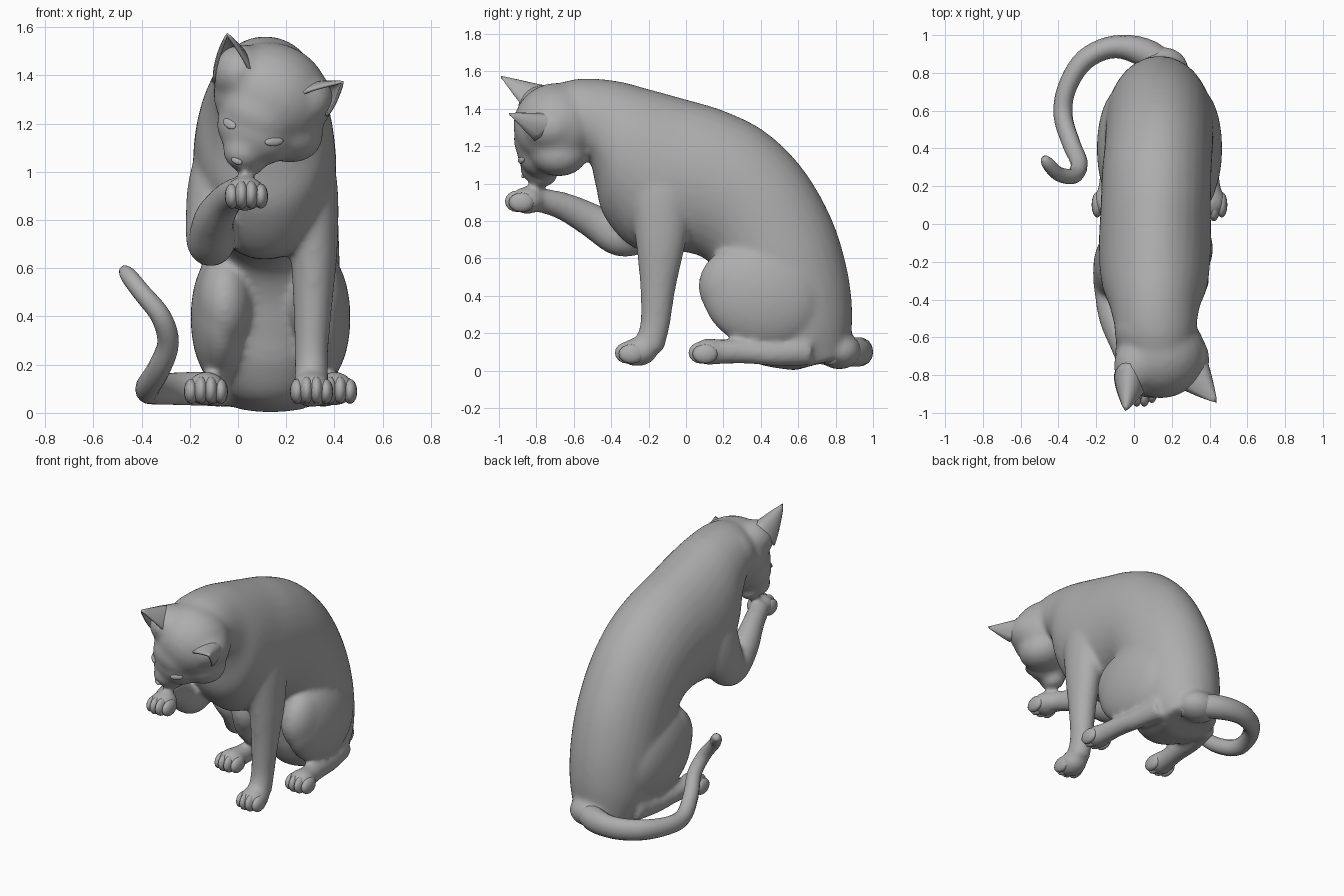
import bpy, bmesh, math
from mathutils import Vector as V, Matrix

if "Cube" in bpy.data.objects:
    bpy.data.objects.remove(bpy.data.objects["Cube"])

fur = bpy.data.materials.new("grey_fur")
fur.diffuse_color = (0.42, 0.42, 0.42, 1)
fur.use_nodes = True
fur.node_tree.nodes["Principled BSDF"].inputs["Base Color"].default_value = fur.diffuse_color
MID = 0.135  # symmetry plane of the hips


def make(name, bm):
    bmesh.ops.recalc_face_normals(bm, faces=bm.faces)
    me = bpy.data.meshes.new(name)
    bm.to_mesh(me)
    bm.free()
    me.materials.append(fur)
    ob = bpy.data.objects.new(name, me)
    bpy.context.collection.objects.link(ob)
    for p in me.polygons:
        p.use_smooth = True
    return ob


def loft(bm, rings, n=24):
    """Skin closed rings given as (centre, half side vector, half up vector)."""
    loops = []
    for c, u, v in rings:
        loops.append([bm.verts.new(c + u * math.cos(a) + v * math.sin(a))
                      for a in (2 * math.pi * i / n for i in range(n))])
    for a, b in zip(loops, loops[1:]):
        for i in range(n):
            bm.faces.new((a[i], a[(i + 1) % n], b[(i + 1) % n], b[i]))
    bm.faces.new(loops[0])
    bm.faces.new(loops[-1])


def spline(pts, steps=5):
    """Catmull-Rom through tuples of any length."""
    out = []
    for i in range(len(pts) - 1):
        p = [pts[max(0, min(len(pts) - 1, i + k))] for k in (-1, 0, 1, 2)]
        for s in range(steps):
            t = s / steps
            out.append([b + .5 * t * (c - a + t * (2 * a - 5 * b + 4 * c - d + t * (3 * (b - c) + d - a)))
                        for a, b, c, d in zip(*p)])
    return out + [list(pts[-1])]


def tube(bm, pts, side, n=20):
    """Tapered limb through (x, y, z, half width, half depth); the side vector is carried along."""
    q = spline(pts)
    rings, side = [], V(side)
    for i, p in enumerate(q):
        t = (V(q[min(i + 1, len(q) - 1)][:3]) - V(q[max(i - 1, 0)][:3])).normalized()
        side = (side - t * side.dot(t)).normalized()
        rings.append((V(p[:3]), side * p[3], t.cross(side) * p[4]))
    loft(bm, rings, n)


def ball(bm, c, r, rot=(0, 0, 0), seg=24):
    m = Matrix.Translation(c)
    for ang, ax in zip(rot, "XYZ"):
        m = m @ Matrix.Rotation(math.radians(ang), 4, ax)
    m = m @ Matrix.Diagonal((*r, 1))
    bmesh.ops.create_uvsphere(bm, u_segments=seg, v_segments=seg // 2, radius=1, matrix=m)


body = bmesh.new()
X = (1, 0, 0)

# Torso: back y, back z, belly y, belly z, centre x, half width
torso = [(-.76, 1.51, -.64, 1.14, .13, .18), (-.58, 1.56, -.52, 1.12, .115, .215),
         (-.38, 1.55, -.485, 1.0, .11, .24), (-.2, 1.505, -.435, .82, .11, .28),
         (0, 1.45, -.27, .65, .11, .297), (.2, 1.39, -.02, .635, .115, .292),
         (.42, 1.28, .11, .59, .12, .29), (.62, 1.085, .18, .48, .13, .287),
         (.775, .82, .22, .33, .135, .287), (.86, .55, .26, .18, .135, .282),
         (.89, .3, .36, .045, .135, .25), (.87, .08, .58, .0, .135, .18)]
loft(body, [(V((x, (a + c) / 2, (b + d) / 2)), V((w, 0, 0)), V((0, (a - c) / 2, (b - d) / 2)))
            for a, b, c, d, x, w in spline(torso)], 32)
# Tail root
ball(body, (.15, .82, .105), (.14, .12, .1))

# Head: neck, cranium, ear roots, brow, face, muzzle, chin and jaw, rolled to one side
for c, r in [((.115, -.56, 1.345), (.225, .2, .2)),
             ((.14, -.69, 1.31), (.247, .235, .225)), ((.01, -.75, 1.41), (.117, .15, .12)),
             ((.285, -.72, 1.295), (.115, .15, .12)), ((.09, -.79, 1.235), (.165, .133, .13)),
             ((.075, -.765, 1.17), (.17, .14, .135)), ((.02, -.80, 1.08), (.085, .088, .077)),
             ((.04, -.765, 1.045), (.075, .08, .06)), ((.185, -.68, 1.18), (.175, .165, .135))]:
    ball(body, c, r, (0, 25, 0))

# Standing foreleg
tube(body, [(.24, -.12, 1.25, .06, .12), (.265, -.12, 1.12, .1, .16), (.3, -.13, .95, .113, .17),
            (.315, -.135, .7, .1, .137), (.31, -.15, .45, .082, .097), (.305, -.165, .25, .07, .08),
            (.305, -.2, .12, .072, .082)], X)
ball(body, (.305, -.26, .098), (.087, .108, .076))

# Raised foreleg
tube(body, [(-.02, -.15, 1.25, .06, .12), (-.05, -.16, 1.12, .1, .16), (-.09, -.2, .95, .117, .17),
            (-.11, -.27, .77, .108, .145), (-.11, -.36, .715, .1, .105), (-.1, -.5, .80, .085, .093),
            (-.05, -.66, .88, .068, .075), (0, -.8, .915, .065, .065)], X)
ball(body, (.03, -.85, .91), (.086, .093, .074))

# Hind legs, mirrored about the hip plane
for s in (1, -1):
    ball(body, (MID + s * .207, .4, .395), (.125, .32, .272), (-18, 0, 0), 32)
    ball(body, (MID + s * .19, .255, .46), (.118, .187, .2), (-25, 0, 0))
    tube(body, [(MID + s * .19, .66, .11, .07, .085), (MID + s * .23, .47, .09, .06, .066),
                (MID + s * .25, .3, .1, .06, .064), (MID + s * .265, .14, .1, .068, .07)], X)
    ball(body, (MID + s * .266, .12, .1), (.085, .088, .072))

body = make("body", body)
rm = body.modifiers.new("blend", 'REMESH')
rm.mode, rm.voxel_size, rm.use_smooth_shade = 'VOXEL', .014, True
sm = body.modifiers.new("soften", 'SMOOTH')
sm.factor, sm.iterations = .5, 18

# Toes: a row of four on each paw
for name, (x, y, z), gap in [("standing_paw_toes", (.305, -.312, .085), .04),
                             ("raised_paw_toes", (.035, -.9, .895), .04),
                             ("right_hind_toes", (MID + .268, .082, .085), .041),
                             ("left_hind_toes", (MID - .268, .082, .085), .041)]:
    bm = bmesh.new()
    for k in (-1.5, -.5, .5, 1.5):
        outer = abs(k) > 1
        ball(bm, (x + k * gap, y + .02 * outer, z + .01 - .006 * outer), (.03, .068, .058 - .006 * outer), seg=16)
    make(name, bm)

# Tail: curls round the left side with a raised tip
bm = bmesh.new()
tube(bm, [(.24, .76, .1, .07, .07), (.08, .895, .1, .078, .08), (-.1, .938, .1, .06, .073),
          (-.26, .87, .1, .055, .068), (-.355, .72, .095, .05, .06), (-.375, .57, .105, .05, .055),
          (-.33, .42, .18, .048, .05), (-.29, .32, .29, .045, .045), (-.32, .255, .4, .042, .042),
          (-.4, .265, .5, .038, .038), (-.455, .32, .57, .034, .034), (-.475, .35, .595, .02, .02)],
     (0, 1, 0), 14)
make("tail", bm)

# Ears: curved shells from inner edge round the back to outer edge, swelling then narrowing to the tip
for name, I, O, B, T in [
        ("left_ear", (.065, -.85, 1.38), (-.1, -.81, 1.37), (-.02, -.74, 1.515), (-.045, -.99, 1.57)),
        ("right_ear", (.235, -.86, 1.31), (.365, -.81, 1.23), (.345, -.69, 1.36), (.435, -.945, 1.372))]:
    I, O, B, T = map(V, (I, O, B, T))
    c, u = (I + O) / 2, (O - I) / 2
    bm = bmesh.new()
    rows = []
    for t in (k / 8 for k in range(8)):
        mid, wide = c.lerp(T, t), 1 - t ** 1.35
        rows.append([bm.verts.new(mid - u * wide * math.cos(a) + (B - c) * (1 - t) * math.sin(a))
                     for a in (math.pi * i / 12 for i in range(13))])
    tip = bm.verts.new(T)
    for a, b in zip(rows, rows[1:]):
        for i in range(12):
            bm.faces.new((a[i], a[i + 1], b[i + 1], b[i]))
    for i in range(12):
        bm.faces.new((rows[-1][i], rows[-1][i + 1], tip))
    ear = make(name, bm)
    so = ear.modifiers.new("thickness", 'SOLIDIFY')
    so.thickness, so.offset = .012, 0

# Eyes and nose sit on the face surface
skin = body.evaluated_get(bpy.context.evaluated_depsgraph_get())
for name, x, z, r, tilt in [("left_eye", -.035, 1.2, (.038, .01, .02), 35),
                            ("right_eye", .15, 1.125, (.042, .01, .018), -5),
                            ("nose", -.005, 1.045, (.026, .012, .014), 25)]:
    hit, loc, nor, _ = skin.ray_cast(V((x, -2, z)), V((0, 1, 0)))
    y = loc.y if hit else -.88
    yaw = math.degrees(math.atan2(nor.x, -nor.y)) if hit else 0
    bm = bmesh.new()
    ball(bm, (x, y, z), r, (0, tilt, yaw), 16)
    make(name, bm)
